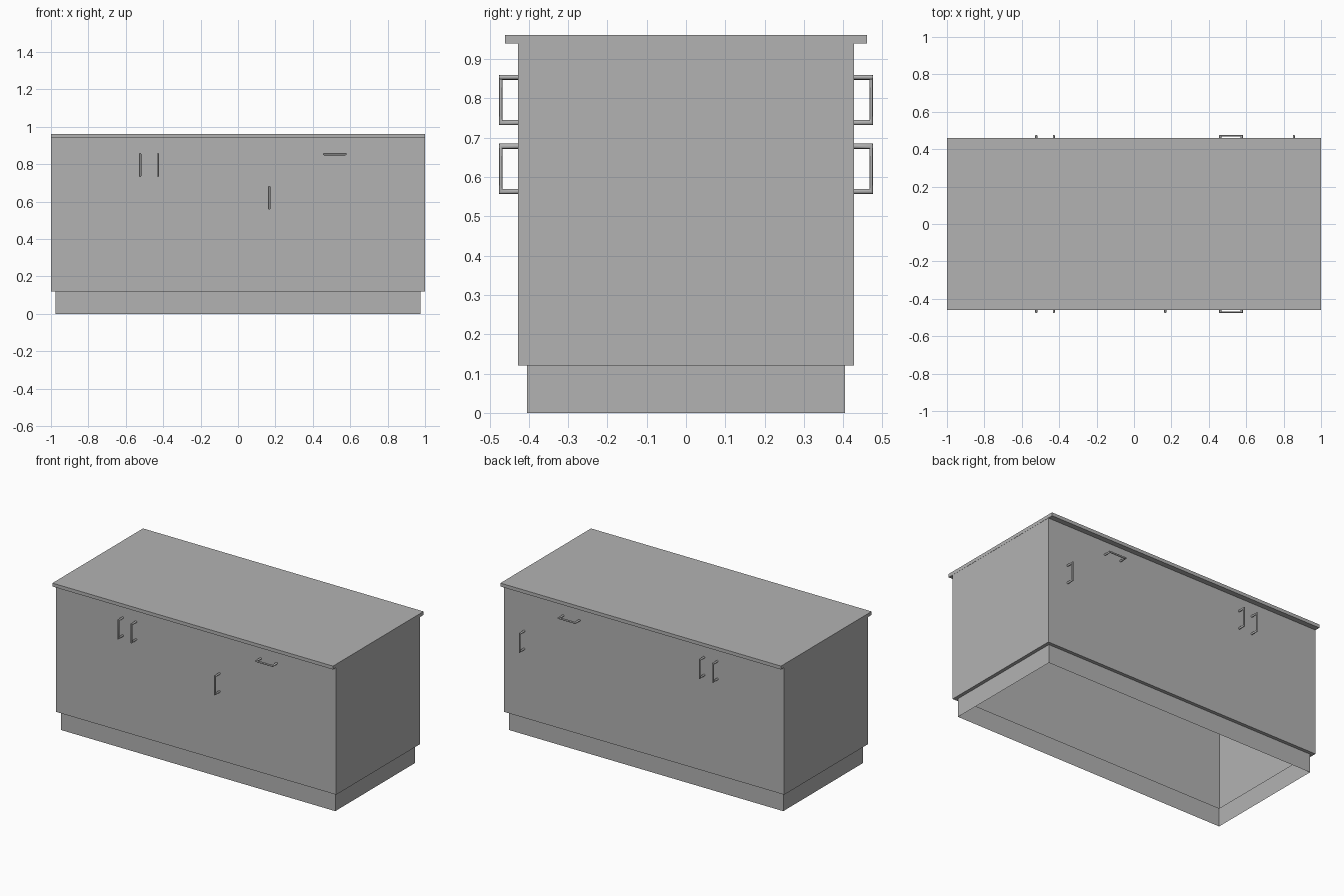
import bpy, bmesh
from math import cos, sin, pi
from mathutils import Vector

cube = bpy.data.objects.get("Cube")
if cube:
    bpy.data.objects.remove(cube, do_unlink=True)

grey = bpy.data.materials.new("plain_grey")
grey.use_nodes = True
GREY = (0.45, 0.45, 0.45, 1)
grey.diffuse_color = GREY
grey.node_tree.nodes["Principled BSDF"].inputs["Base Color"].default_value = GREY

BODY_Y = 0.427


def add_object(name, bm):
    mesh = bpy.data.meshes.new(name)
    bm.to_mesh(mesh)
    bm.free()
    mesh.materials.append(grey)
    obj = bpy.data.objects.new(name, mesh)
    bpy.context.collection.objects.link(obj)
    return obj


def bridge(bm, rings):
    """Join successive closed rings of vertices with quads."""
    for a, b in zip(rings, rings[1:]):
        n = len(a)
        for i in range(n):
            j = (i + 1) % n
            bm.faces.new((a[i], a[j], b[j], b[i]))


def rect_rings(bm, sections):
    """Rectangular rings from (half width, half depth, height)."""
    return [[bm.verts.new((sx * w, sy * d, z))
             for sx, sy in ((-1, -1), (1, -1), (1, 1), (-1, 1))]
            for w, d, z in sections]


# Cabinet shell: recessed plinth, ledge and walls, open underneath
bm = bmesh.new()
bridge(bm, rect_rings(bm, [(0.977, 0.405, 0), (0.977, 0.405, 0.12),
                           (0.999, BODY_Y, 0.12), (0.999, BODY_Y, 0.94)]))
add_object("cabinet_body", bm)

# Worktop slab overhanging front and back
bm = bmesh.new()
slab = rect_rings(bm, [(1, 0.461, 0.94), (1, 0.461, 0.962)])
bridge(bm, slab)
bm.faces.new(slab[0][::-1])
bm.faces.new(slab[1])
add_object("worktop", bm)


def handle(name, x, z, side, horizontal=False):
    """Mitred U-shaped pull: two posts and a bar with a rounded section."""
    half, reach, post, bar, wide, sides = 0.064, 0.049, 0.013, 0.009, 0.006, 12
    bm = bmesh.new()
    rings = []
    for end, outer in ((-1, False), (-1, True), (1, True), (1, False)):
        ring = []
        for k in range(sides):
            t = 2 * pi * k / sides
            inset = (1 - sin(t)) / 2
            along = end * (half - post * inset)
            out = reach - bar * inset if outer else -0.001
            across = wide * cos(t)
            u, v = (along, across) if horizontal else (across, along)
            ring.append(bm.verts.new(Vector((x + u, side * (BODY_Y + out), z + v))))
        rings.append(ring)
    bridge(bm, rings)
    bm.faces.new(rings[0])
    bm.faces.new(rings[-1])
    bmesh.ops.recalc_face_normals(bm, faces=bm.faces)
    obj = add_object(name, bm)
    bpy.ops.object.select_all(action="DESELECT")
    obj.select_set(True)
    bpy.context.view_layer.objects.active = obj
    bpy.ops.object.shade_smooth_by_angle(angle=pi / 5)


# Door and drawer pulls on both long sides
for label, side, single_x in (("front", -1, 0.167), ("back", 1, 0.855)):
    handle(label + "_double_door_handle_right", -0.523, 0.796, side)
    handle(label + "_double_door_handle_left", -0.428, 0.796, side)
    handle(label + "_single_door_handle", single_x, 0.621, side)
    handle(label + "_drawer_handle", 0.518, 0.854, side, horizontal=True)
